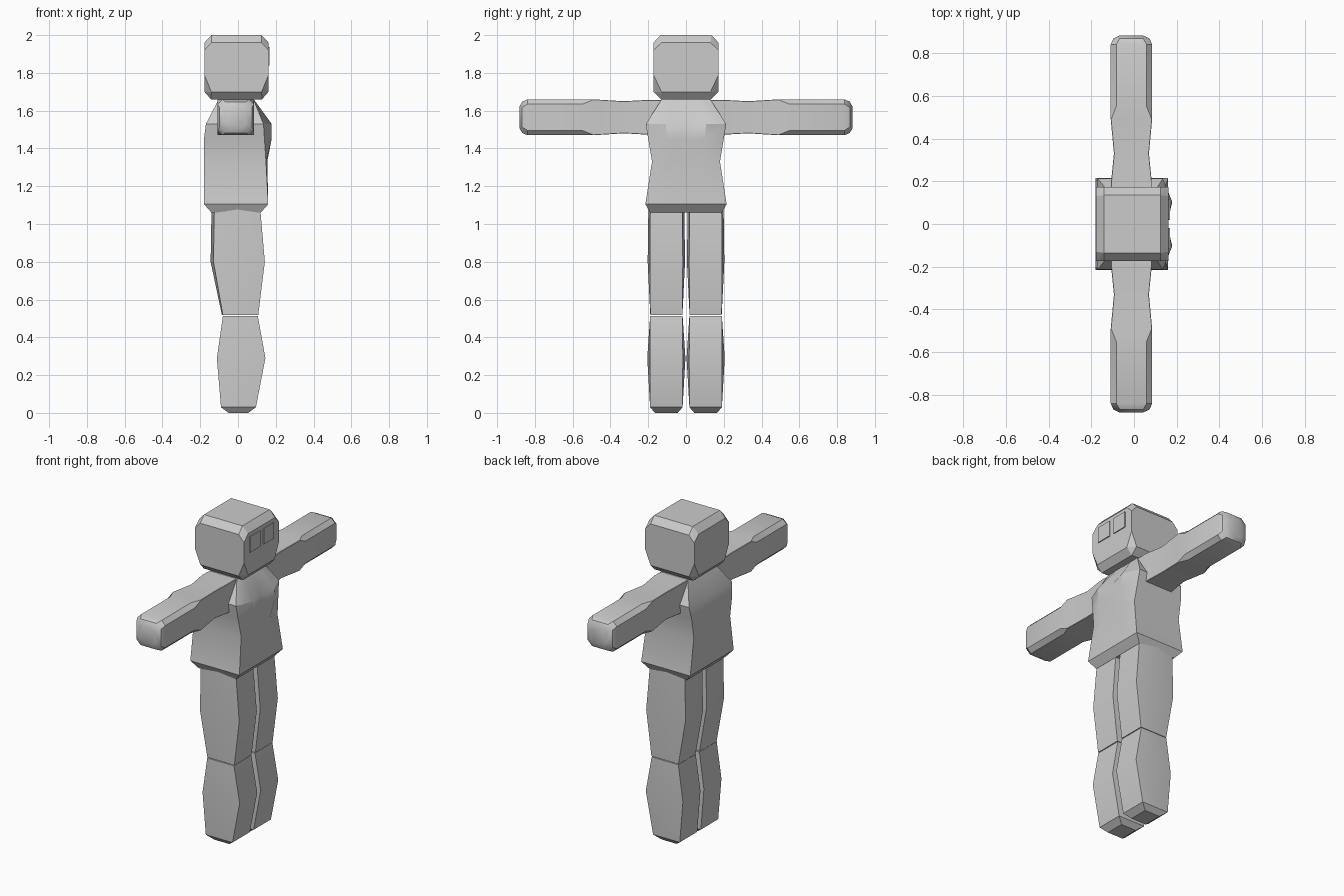
import bpy, bmesh
from mathutils import Vector

if "Cube" in bpy.data.objects:
    bpy.data.objects.remove(bpy.data.objects["Cube"])


def finish(name, bm, angle=0.6):
    bmesh.ops.recalc_face_normals(bm, faces=bm.faces)
    me = bpy.data.meshes.new(name)
    bm.to_mesh(me)
    bm.free()
    ob = bpy.data.objects.new(name, me)
    bpy.context.collection.objects.link(ob)
    bpy.ops.object.select_all(action='DESELECT')
    ob.select_set(True)
    bpy.context.view_layer.objects.active = ob
    if angle:
        bpy.ops.object.shade_smooth_by_angle(angle=angle)
    return ob


def loft(name, rings, angle=0.6):
    bm = bmesh.new()
    loops = [[bm.verts.new(p) for p in r] for r in rings]
    n = len(loops[0])
    for a, b in zip(loops, loops[1:]):
        for i in range(n):
            j = (i + 1) % n
            bm.faces.new((a[i], a[j], b[j], b[i]))
    bm.faces.new(loops[0])
    bm.faces.new(loops[-1])
    return finish(name, bm, angle)


def box(name, lo, hi):
    bm = bmesh.new()
    bmesh.ops.create_cube(bm, size=1)
    lo, hi = Vector(lo), Vector(hi)
    for v in bm.verts:
        v.co = (lo + hi) / 2 + v.co * (hi - lo)
    return finish(name, bm, 0)


# head: block with cut corners, sharp upright edges
bm = bmesh.new()
for sx in (-1, 1):
    for sy in (-1, 1):
        for hx, hy, z in ((.133, .135, 2.0), (.17, .13, 1.96), (.133, .172, 1.96),
                          (.17, .172, 1.92), (.17, .172, 1.79), (.17, .13, 1.70),
                          (.133, .172, 1.70), (.135, .132, 1.66)):
            bm.verts.new((-.008 + sx * hx, sy * hy, z))
bmesh.ops.convex_hull(bm, input=bm.verts)
bmesh.ops.dissolve_limit(bm, angle_limit=0.02, verts=bm.verts, edges=bm.edges)
finish("head", bm, 0)

# torso: z, back x, front corner x, chest x, front middle x, half width
torso = []
for z, xb, xc, xm, x0, w in ((1.06, -.14, .12, .12, .12, .19),
                             (1.105, -.18, .16, .16, .16, .215),
                             (1.33, -.18, .148, .155, .148, .18),
                             (1.45, -.18, .14, .178, .155, .2),
                             (1.53, -.17, .135, .178, .15, .213),
                             (1.665, -.10, .08, .08, .08, .125)):
    m = w * .5
    torso.append([(xb, -w, z), (xc, -w, z), (xm, -m, z), (x0, 0, z),
                  (xm, m, z), (xc, w, z), (xb, w, z), (xb, 0, z)])
loft("torso", torso)

for s, side in ((-1, "right"), (1, "left")):
    # eye plates
    ys = sorted((s * .018, s * .118))
    box(side + "_eye", (.15, ys[0], 1.838), (.168, ys[1], 1.936))

    # arm: y, half depth, half height, corner cut
    arm = []
    for y, hx, hz, c in ((.08, .095, .09, .002), (.2, .095, .092, .002),
                         (.33, .082, .085, .002), (.49, .097, .095, .002),
                         (.55, .097, .095, .026), (.84, .097, .095, .026),
                         (.868, .085, .082, .03), (.882, .055, .055, .025)):
        arm.append([(-.012 + px, s * y, 1.565 + pz) for px, pz in (
            (-hx + c, -hz), (hx - c, -hz), (hx, -hz + c), (hx, hz - c),
            (hx - c, hz), (-hx + c, hz), (-hx, hz - c), (-hx, -hz + c))])
    loft(side + "_arm", arm)

    # legs: z, back corner x, back middle x, front x, half width, side bulge
    def leg(name, rows):
        rings = []
        for z, xb, xm, xf, w, b in rows:
            q = (xb + xf) / 2
            rings.append([(x, s * (.104 + y), z) for x, y in (
                (xb, -w), (q, -w - b), (xf, -w), (xf, w), (q, w + b),
                (xb, w), (xm, 0))])
        loft(side + name, rings)

    leg("_thigh", ((1.09, -.125, -.14, .117, .085, .01),
                   (.80, -.13, -.145, .142, .087, .012),
                   (.517, -.08, -.085, .107, .085, 0)))
    leg("_shin", ((.513, -.08, -.08, .105, .086, 0),
                  (.29, -.112, -.112, .145, .087, .014),
                  (.03, -.09, -.09, .095, .086, 0),
                  (0, -.05, -.05, .055, .06, 0)))
